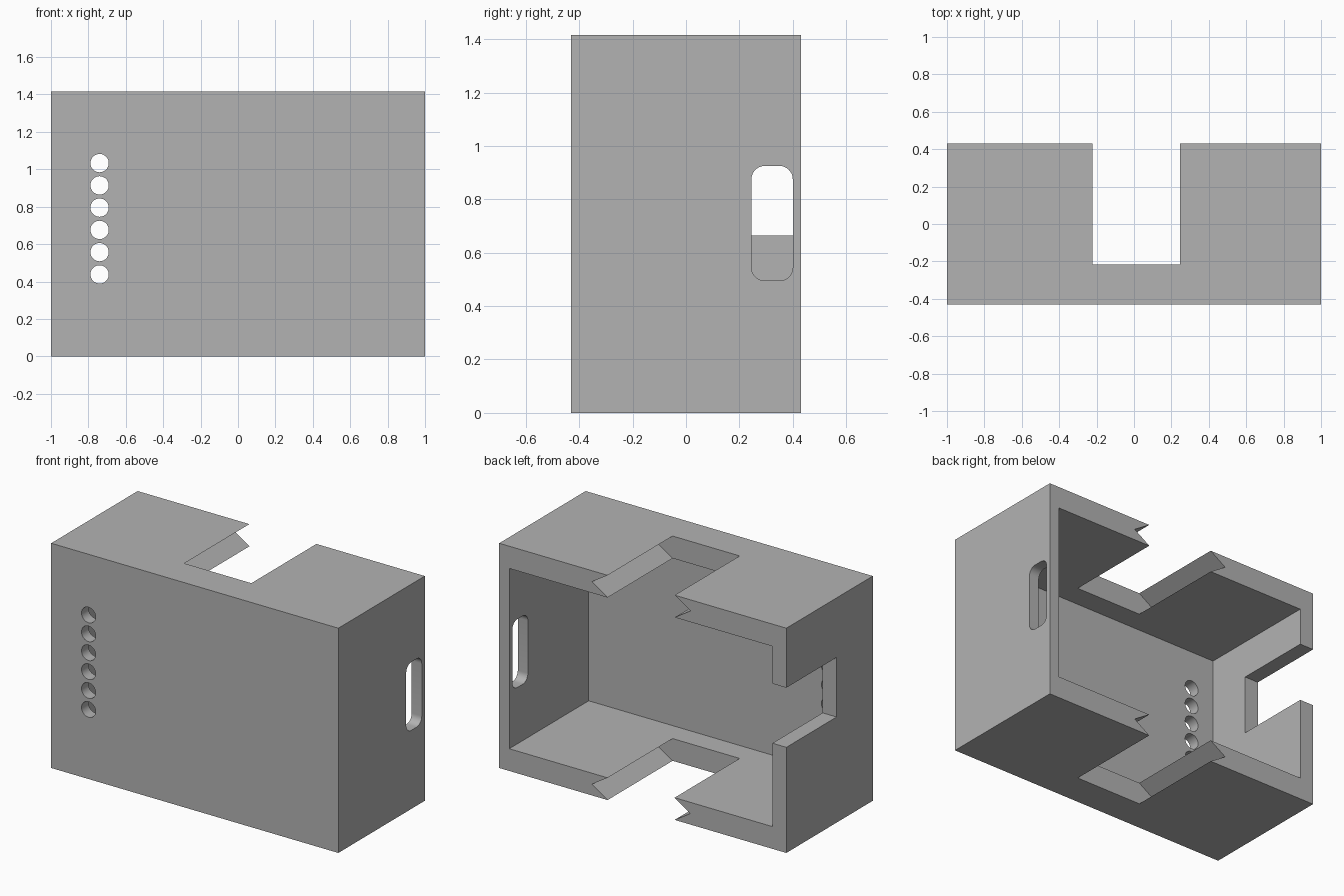
import bpy, bmesh, math

old = bpy.data.objects.get("Cube")
if old:
    bpy.data.objects.remove(old, do_unlink=True)

WIDTH, DEPTH, HEIGHT = 2.0, 0.86, 1.415
PLATE = 0.14      # top and bottom thickness
WALL = 0.07       # front and left wall thickness
OUT = 0.1         # overshoot of the cutters

grey = bpy.data.materials.new("plain grey")
grey.use_nodes = True
colour = (0.45, 0.45, 0.45, 1)
grey.diffuse_color = colour
grey.node_tree.nodes["Principled BSDF"].inputs["Base Color"].default_value = colour


def prism(name, profile, axis, start, end):
    """Extrude a closed 2D profile along an axis."""
    place = {"x": lambda u, v, w: (w, u, v),
             "y": lambda u, v, w: (u, w, v)}[axis]
    bm = bmesh.new()
    low = [bm.verts.new(place(u, v, start)) for u, v in profile]
    high = [bm.verts.new(place(u, v, end)) for u, v in profile]
    bm.faces.new(low)
    bm.faces.new(high[::-1])
    for i in range(len(low)):
        j = (i + 1) % len(low)
        bm.faces.new((low[i], low[j], high[j], high[i]))
    bmesh.ops.recalc_face_normals(bm, faces=bm.faces)
    mesh = bpy.data.meshes.new(name)
    bm.to_mesh(mesh)
    bm.free()
    mesh.materials.append(grey)
    obj = bpy.data.objects.new(name, mesh)
    bpy.context.collection.objects.link(obj)
    return obj


def rect(u0, u1, v0, v1):
    return [(u0, v0), (u1, v0), (u1, v1), (u0, v1)]


def rounded(u0, u1, v0, v1, r, steps=8):
    centres = [(u1 - r, v1 - r), (u0 + r, v1 - r), (u0 + r, v0 + r), (u1 - r, v0 + r)]
    pts = []
    for k, (cu, cv) in enumerate(centres):
        for s in range(steps + 1):
            a = math.pi / 2 * (k + s / steps)
            pts.append((cu + r * math.cos(a), cv + r * math.sin(a)))
    return pts


def circle(u, v, r, n=32):
    return [(u + r * math.cos(math.tau * i / n), v + r * math.sin(math.tau * i / n))
            for i in range(n)]


def grooved(z0, z1, left=0.245, right=-0.222, groove=0.11):
    """Notch profile with a V groove along both sides of the plate."""
    side = [(z0 - OUT, 0), (z0, 0), ((z0 + z1) / 2, groove), (z1, 0), (z1 + OUT, 0)]
    return ([(left + g, z) for z, g in side]
            + [(right - g, z) for z, g in reversed(side)])


# Outer block
back = DEPTH / 2
body = prism("housing", rect(-WIDTH / 2, WIDTH / 2, 0, HEIGHT), "y", -back, back)

# Cavity open at the back
cutters = [prism("cavity_cutter", rect(-0.903, 1 - WALL, PLATE, HEIGHT - PLATE),
                 "y", -back + WALL, back + OUT)]

# Grooved notches in the top and bottom plates
for name, z in (("bottom", 0), ("top", HEIGHT - PLATE)):
    cutters.append(prism(name + "_notch_cutter", grooved(z, z + PLATE),
                         "y", -0.217, back + OUT))

# Open notch in the right wall, rounded slot in the left wall
cutters.append(prism("right_notch_cutter", rect(-0.07, back + OUT, 0.665, 1.04),
                     "x", -1 - OUT, -0.85))
cutters.append(prism("left_slot_cutter", rounded(0.245, 0.4, 0.495, 0.925, 0.05),
                     "x", 0.85, 1 + OUT))

# Column of round holes in the front wall
for i in range(6):
    cutters.append(prism("hole_cutter", circle(-0.74, 0.438 + 0.119 * i, 0.049),
                         "y", -back - OUT, -0.3))

# Cut everything out of the block
bpy.ops.object.select_all(action="DESELECT")
bpy.context.view_layer.objects.active = body
body.select_set(True)
for cutter in cutters:
    cutter.hide_render = True
    mod = body.modifiers.new(cutter.name, "BOOLEAN")
    mod.operation = "DIFFERENCE"
    mod.solver = "EXACT"
    mod.object = cutter
    bpy.ops.object.modifier_apply(modifier=mod.name)
    bpy.data.objects.remove(cutter, do_unlink=True)

bpy.ops.object.shade_smooth_by_angle(angle=math.radians(30))
